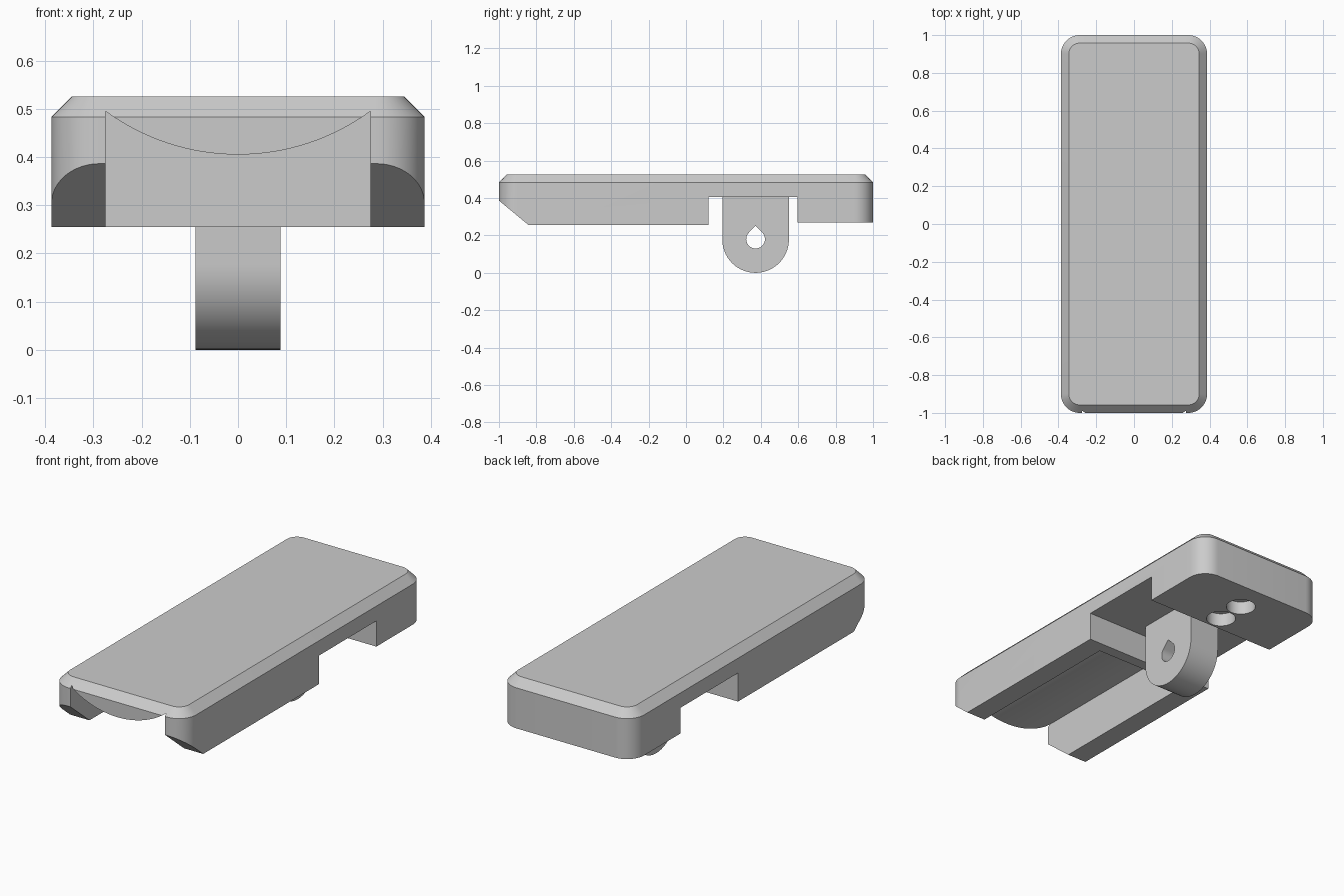
import bpy, bmesh
from math import sin, cos, pi, radians, asin

cube = bpy.data.objects.get("Cube")
if cube:
    bpy.data.objects.remove(cube, do_unlink=True)

grey = bpy.data.materials.new("plain grey")
grey.use_nodes = True
grey.diffuse_color = (0.6, 0.6, 0.6, 1)
grey.node_tree.nodes["Principled BSDF"].inputs["Base Color"].default_value = (0.6, 0.6, 0.6, 1)


def arc(ca, cb, r, start, end, n):
    """Points along an arc, angles in degrees."""
    angles = [radians(start + (end - start) * i / n) for i in range(n + 1)]
    return [(ca + r * cos(t), cb + r * sin(t)) for t in angles]


def rounded_rect(hx, hy, r):
    pts = []
    for sx, sy, a in ((1, 1, 0), (-1, 1, 90), (-1, -1, 180), (1, -1, 270)):
        pts += arc(sx * (hx - r), sy * (hy - r), r, a, a + 90, 12)
    return pts


def loft(name, loops):
    """Skin a stack of matching 3D loops and cap both ends."""
    bm = bmesh.new()
    rings = [[bm.verts.new(p) for p in loop] for loop in loops]
    n = len(rings[0])
    for low, high in zip(rings, rings[1:]):
        for i in range(n):
            j = (i + 1) % n
            bm.faces.new((low[i], low[j], high[j], high[i]))
    bm.faces.new(rings[0][::-1])
    bm.faces.new(rings[-1])
    bmesh.ops.recalc_face_normals(bm, faces=bm.faces)
    mesh = bpy.data.meshes.new(name)
    bm.to_mesh(mesh)
    bm.free()
    mesh.materials.append(grey)
    obj = bpy.data.objects.new(name, mesh)
    bpy.context.collection.objects.link(obj)
    return obj


def prism(name, profile, axis, lo, hi):
    place = {"X": lambda p, t: (t, p[0], p[1]),
             "Y": lambda p, t: (p[0], t, p[1]),
             "Z": lambda p, t: (p[0], p[1], t)}[axis]
    return loft(name, [[place(p, t) for p in profile] for t in (lo, hi)])


def carve(obj, cutters):
    bpy.context.view_layer.objects.active = obj
    for cutter in cutters:
        cutter.hide_render = True
        mod = obj.modifiers.new("cut", "BOOLEAN")
        mod.operation = "DIFFERENCE"
        mod.solver = "EXACT"
        mod.object = cutter
        bpy.ops.object.modifier_apply(modifier=mod.name)
        bpy.data.objects.remove(cutter, do_unlink=True)


def smooth(obj):
    bpy.ops.object.select_all(action="DESELECT")
    obj.select_set(True)
    bpy.context.view_layer.objects.active = obj
    bpy.ops.object.shade_smooth_by_angle(angle=radians(25))


# Long rounded body with a chamfered top rim
HALF_X, BOTTOM, RIM, TOP, CHAMFER = 0.387, 0.255, 0.483, 0.525, 0.042
outer = rounded_rect(HALF_X, 1, 0.1)
inner = rounded_rect(HALF_X - CHAMFER, 1 - CHAMFER, 0.1 - CHAMFER)
body = loft("body", [[(x, y, z) for x, y in pts]
                     for pts, z in ((outer, BOTTOM), (outer, RIM), (inner, TOP))])

# Front channel with a bulging roof
half, radius = 0.275, 0.465
spread = asin(half / radius) * 180 / pi
roof = arc(0, 0.405 + radius, radius, 270 + spread, 270 - spread, 32)
channel = prism("channel_cutter", [(-half, 0.1), (half, 0.1)] + roof, "Y", -1.1, 0.06)

# Sloping front underside, cross slot and raised rear underside
slope = prism("slope_cutter", [(-1.1, 0.2), (-0.775, 0.2), (-1.1, 0.469)], "X", -1, 1)
slot = prism("slot_cutter", [(0.12, 0.1), (0.597, 0.1), (0.597, 0.405), (0.12, 0.405)], "X", -1, 1)
rear = prism("rear_cutter", [(0.55, 0.1), (1.1, 0.1), (1.1, 0.27), (0.55, 0.27)], "X", -1, 1)

# Two round sockets under the rear block
sockets = [prism("socket_cutter", arc(0, y, 0.073, 0, 352.5, 47), "Z", 0.1, 0.34)
           for y in (0.68, 0.835)]
carve(body, [channel, slope, slot, rear] + sockets)
smooth(body)

# Hanging pivot lug with a teardrop hole
MID = 0.372
lug_profile = arc(MID, 0.178, 0.178, 180, 360, 40) + [(MID + 0.178, 0.405), (MID - 0.178, 0.405)]
lug = prism("pivot_lug", lug_profile, "X", -0.088, 0.088)
teardrop = arc(MID, 0.18, 0.05, 135, 405, 36) + [(MID, 0.251)]
carve(lug, [prism("hole_cutter", teardrop, "X", -0.2, 0.2)])
smooth(lug)
